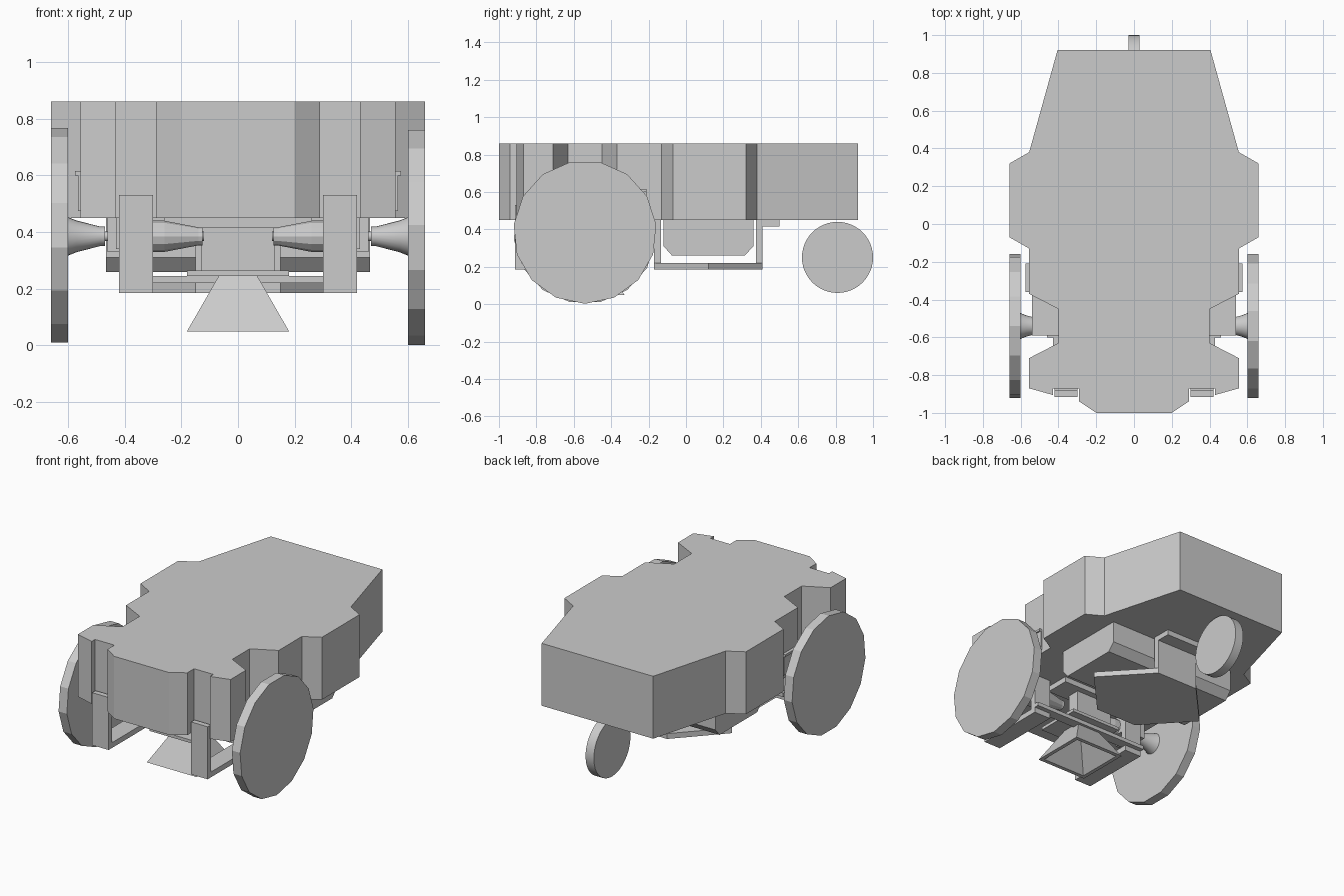
import bpy
from math import sin, cos, pi, radians

if "Cube" in bpy.data.objects:
    bpy.data.objects.remove(bpy.data.objects["Cube"])


def loft(name, rings):
    """Closed solid from a list of equal-sized point rings."""
    n = len(rings[0])
    verts = [p for r in rings for p in r]
    faces = [list(range(n))[::-1], list(range(len(verts) - n, len(verts)))]
    for k in range(len(rings) - 1):
        a, b = k * n, (k + 1) * n
        for i in range(n):
            j = (i + 1) % n
            faces.append([a + i, a + j, b + j, b + i])
    me = bpy.data.meshes.new(name)
    me.from_pydata(verts, [], faces)
    ob = bpy.data.objects.new(name, me)
    bpy.context.collection.objects.link(ob)
    bpy.context.view_layer.objects.active = ob
    bpy.ops.object.select_all(action='DESELECT')
    ob.select_set(True)
    bpy.ops.object.mode_set(mode='EDIT')
    bpy.ops.mesh.select_all(action='SELECT')
    bpy.ops.mesh.normals_make_consistent(inside=False)
    bpy.ops.object.mode_set(mode='OBJECT')
    return ob


def plate(name, outline, z0, z1):
    return loft(name, [[(x, y, z) for x, y in outline] for z in (z0, z1)])


def profile_x(name, outline, x0, x1):
    return loft(name, [[(x, y, z) for y, z in outline] for x in (x0, x1)])


def box(name, x0, x1, y0, y1, z0, z1):
    return plate(name, [(x0, y0), (x1, y0), (x1, y1), (x0, y1)], z0, z1)


def turned_x(name, stations, y, z, n, phase=0.0, smooth=False):
    """Turned part along x; stations are (x, radius)."""
    ob = loft(name, [[(x, y + r * sin(phase + 2 * pi * i / n),
                       z + r * cos(phase + 2 * pi * i / n)) for i in range(n)]
                     for x, r in stations])
    if smooth:
        bpy.ops.object.shade_smooth_by_angle(angle=radians(30))
    return ob


def mirrored(half):
    return half + [(-x, y) for x, y in reversed(half)]


# main hull with wheel notches
hull = [(0.20, -1.0), (0.29, -0.94), (0.29, -0.87), (0.43, -0.87), (0.43, -0.905),
        (0.555, -0.87), (0.555, -0.71), (0.40, -0.63), (0.40, -0.45),
        (0.555, -0.37), (0.555, -0.13), (0.66, -0.07), (0.66, 0.32),
        (0.555, 0.38), (0.405, 0.92)]
plate("hull", mirrored(hull), 0.45, 0.86)

# battery case under the hull
profile_x("battery_case", [(-0.12, 0.45), (-0.12, 0.31), (-0.075, 0.26), (0.315, 0.26),
                           (0.36, 0.31), (0.36, 0.45)], -0.465, 0.465)

# six-sided skid plate and its straps
plate("skid_plate", mirrored([(0.15, -0.17), (0.42, 0.12), (0.15, 0.41)]), 0.185, 0.22)
box("skid_front_strap", -0.15, 0.15, -0.17, -0.135, 0.22, 0.45)
box("skid_rear_strap", -0.15, 0.15, 0.375, 0.41, 0.22, 0.45)
box("skid_rear_flange", -0.15, 0.15, 0.41, 0.50, 0.415, 0.45)

# rear caster
turned_x("caster_wheel", [(-0.03, 0.19), (0.03, 0.19)], 0.81, 0.25, 48, 0, True)

for s, side in ((1, "right"), (-1, "left")):
    # drive wheel and hub
    turned_x(side + "_wheel", [(s * 0.60, 0.383), (s * 0.66, 0.383)], -0.54, 0.385, 15,
             pi if s > 0 else 0)
    turned_x(side + "_hub", [(s * 0.60, 0.068), (s * 0.57, 0.056), (s * 0.485, 0.034),
                             (s * 0.47, 0.034)], -0.54, 0.385, 24, 0, True)
    # motor, gearbox and shaft end
    turned_x(side + "_axle", [(s * 0.47, 0.017), (s * 0.12, 0.017)], -0.54, 0.385, 16, 0, True)
    turned_x(side + "_motor", [(s * 0.46, 0.055), (s * 0.26, 0.055), (s * 0.14, 0.032),
                               (s * 0.125, 0.032)], -0.54, 0.385, 12)
    box(side + "_gearbox", s * 0.30, s * 0.46, -0.60, -0.45, 0.33, 0.45)
    box(side + "_motor_bolt", s * 0.40, s * 0.43, -0.65, -0.60, 0.34, 0.45)
    # shelf in the wheel notch and side panel
    box(side + "_notch_shelf", s * 0.39, s * 0.54, -0.59, -0.37, 0.45, 0.48)
    box(side + "_side_panel", s * 0.55, s * 0.565, -0.36, -0.21, 0.475, 0.60)
    box(side + "_panel_lip", s * 0.55, s * 0.575, -0.36, -0.21, 0.60, 0.615)
    # U-shaped front bracket
    u = [(-0.915, 0.53), (-0.915, 0.185), (-0.44, 0.185), (-0.44, 0.45), (-0.475, 0.45),
         (-0.475, 0.22), (-0.88, 0.22), (-0.88, 0.53)]
    profile_x(side + "_front_bracket", u, s * 0.30, s * 0.42)

# cross bar and sensor housing
box("cross_bar", -0.42, 0.42, -0.475, -0.41, 0.22, 0.245)
box("sensor_base", -0.18, 0.18, -0.66, -0.36, 0.245, 0.265)
box("sensor_column", -0.13, 0.13, -0.46, -0.38, 0.265, 0.42)
box("sensor_top_plate", -0.26, 0.26, -0.50, -0.34, 0.415, 0.45)


# hollow flared sensor hood
def square(h, z, y=-0.51):
    return [(-h, y - h, z), (h, y - h, z), (h, y + h, z), (-h, y + h, z)]


loft("sensor_hood", [square(0.065, 0.25), square(0.18, 0.05),
                     square(0.155, 0.05), square(0.005, 0.235)])
